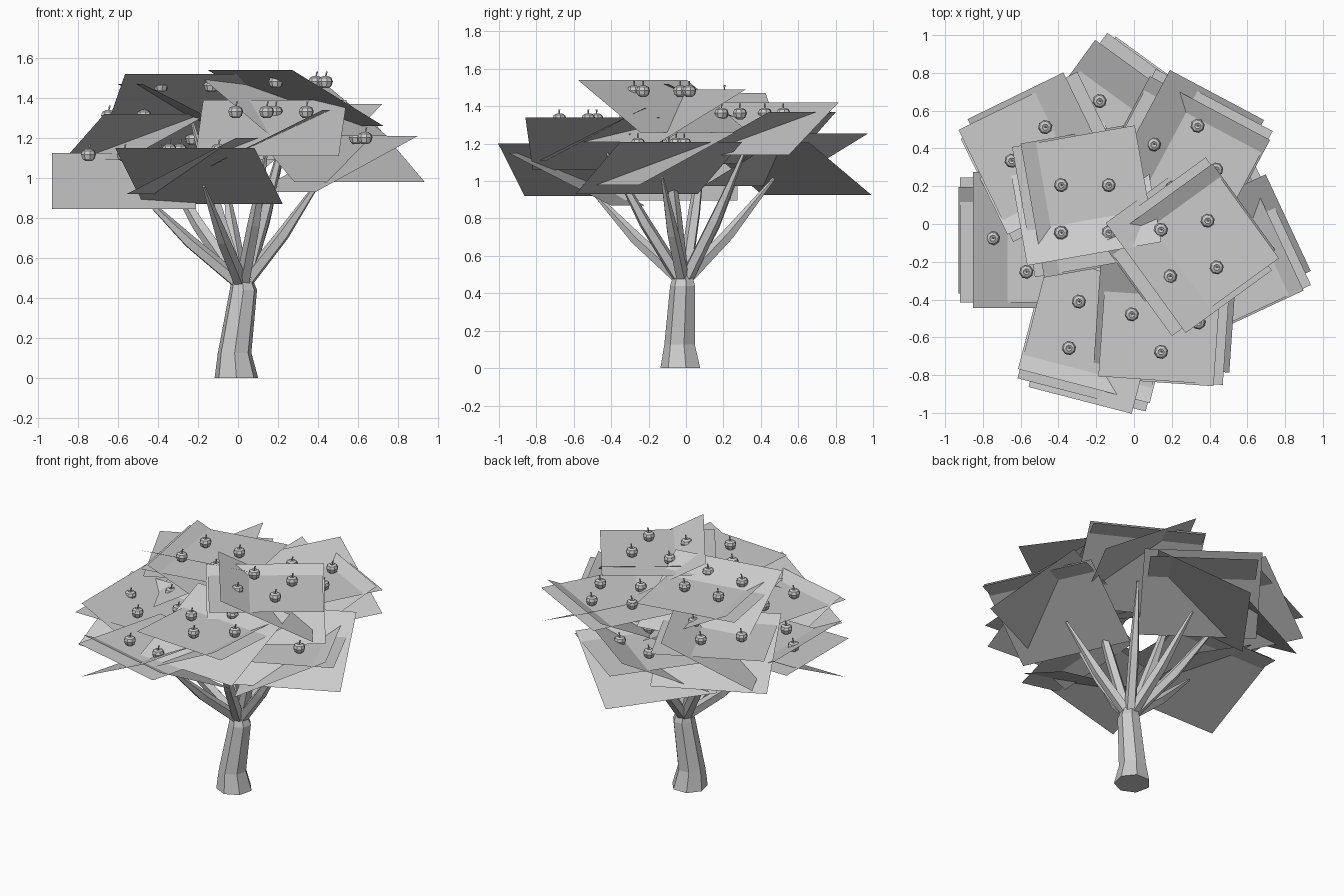
import bpy, bmesh, math
from mathutils import Vector, Matrix

cube = bpy.data.objects.get("Cube")
if cube:
    bpy.data.objects.remove(cube, do_unlink=True)

# One flat colour
grey = bpy.data.materials.new("pale_grey")
grey.use_nodes = True
grey.diffuse_color = (0.6, 0.6, 0.6, 1)
grey.node_tree.nodes["Principled BSDF"].inputs["Base Color"].default_value = grey.diffuse_color


def finish(name, bm):
    mesh = bpy.data.meshes.new(name)
    bm.to_mesh(mesh)
    bm.free()
    mesh.materials.append(grey)
    obj = bpy.data.objects.new(name, mesh)
    bpy.context.collection.objects.link(obj)
    return obj


def tube(bm, path, radii, sides, level=False):
    """Faceted tapering tube along a path, capped at both ends."""
    points = [Vector(p) for p in path]
    rings = []
    for i, p in enumerate(points):
        along = points[min(i + 1, len(points) - 1)] - points[max(i - 1, 0)]
        turn = Matrix() if level else along.to_track_quat('Z', 'Y').to_matrix().to_4x4()
        ring = []
        for k in range(sides):
            a = math.tau * (k + 0.25) / sides
            offset = Vector((math.cos(a), math.sin(a), 0)) * radii[i]
            ring.append(bm.verts.new(p + turn @ offset))
        rings.append(ring)
    for low, high in zip(rings, rings[1:]):
        for k in range(sides):
            n = (k + 1) % sides
            bm.faces.new((low[k], low[n], high[n], high[k]))
    bm.faces.new(rings[0][::-1])
    bm.faces.new(rings[-1])


def leaf_card(bm, centre, angle, run, climb, half_width):
    """Rectangle that runs, and may climb, along the given compass angle."""
    rise = Vector((math.cos(angle) * run, math.sin(angle) * run, climb))
    side = Vector((-math.sin(angle), math.cos(angle), 0)) * half_width
    corners = [(-1, -1), (1, -1), (1, 1), (-1, 1)]
    bm.faces.new([bm.verts.new(centre + rise * r + side * s) for r, s in corners])


def fruit(bm, x, y, z):
    """Squat round fruit with a dimpled top and a stem."""
    profile = [(-0.030, 0.016), (-0.018, 0.031), (0.004, 0.038),
               (0.022, 0.031), (0.030, 0.016), (0.023, 0.005)]
    tube(bm, [(x, y, z + h) for h, r in profile], [r for h, r in profile], 8, True)
    tube(bm, [(x, y, z + 0.02), (x + 0.003, y, z + 0.038), (x + 0.007, y, z + 0.054)],
         [0.004, 0.004, 0.005], 4, True)


# Trunk
bm = bmesh.new()
tube(bm, [(-0.008, -0.025, 0), (-0.017, -0.03, 0.125), (0.027, -0.015, 0.44), (0.02, -0.015, 0.5)],
     [0.112, 0.086, 0.070, 0.052], 7, True)
finish("trunk", bm)

# Clumps: name, centre (x, y, z), climb angle, fruit turn, fruit shift in y
clumps = [
    ("upper_left", (-0.26, 0.12, 1.38), 280, 0, -0.04),
    ("upper_right", (0.29, -0.12, 1.40), 216, 11, -0.01),
    ("back_left", (-0.47, 0.355, 1.23), 26, 45, -0.02),
    ("back", (-0.08, 0.535, 1.115), 54, -10, -0.03),
    ("back_right", (0.27, 0.365, 1.28), 152, 23, -0.01),
    ("side_right", (0.49, -0.145, 1.12), 115, 10, -0.01),
    ("front", (0.165, -0.48, 1.25), 86, 38, -0.02),
    ("front_left", (-0.195, -0.585, 1.06), -14.5, -12, 0.025),
    ("side_left", (-0.57, -0.085, 1.035), 180, 45, 0.01),
]
fork = Vector((0.02, -0.015, 0.48))
up = Vector((0, 0, 0.05))

for name, where, climb, turn, shift in clumps:
    centre = Vector(where)

    # Two crossing sloped leaf cards and a level one just under the fruits
    bm = bmesh.new()
    angle = math.radians(climb)
    leaf_card(bm, centre, angle, 0.282, 0.14, 0.36)
    leaf_card(bm, centre - up, angle - math.pi / 2, 0.282, 0.14, 0.36)
    leaf_card(bm, centre + up, angle, 0.35, 0, 0.33)
    finish(name + "_leaves", bm)

    # Bent branch from the fork to the clump
    reach = Vector((centre.x * 0.88, centre.y * 0.88, centre.z - 0.1)) - fork
    start = fork + Vector((reach.x, reach.y, 0)).normalized() * 0.02
    knee = fork + Vector((reach.x * 0.5, reach.y * 0.5, reach.z * 0.44))
    bm = bmesh.new()
    tube(bm, [start, knee, fork + reach], [0.038, 0.034, 0.008], 5)
    finish(name + "_branch", bm)

    # Four fruits in a square
    bm = bmesh.new()
    for k in range(4):
        a = math.radians(turn + 45 + 90 * k)
        fruit(bm, centre.x + 0.178 * math.cos(a), centre.y + 0.178 * math.sin(a) + shift,
              centre.z + 0.08)
    finish(name + "_fruits", bm)
